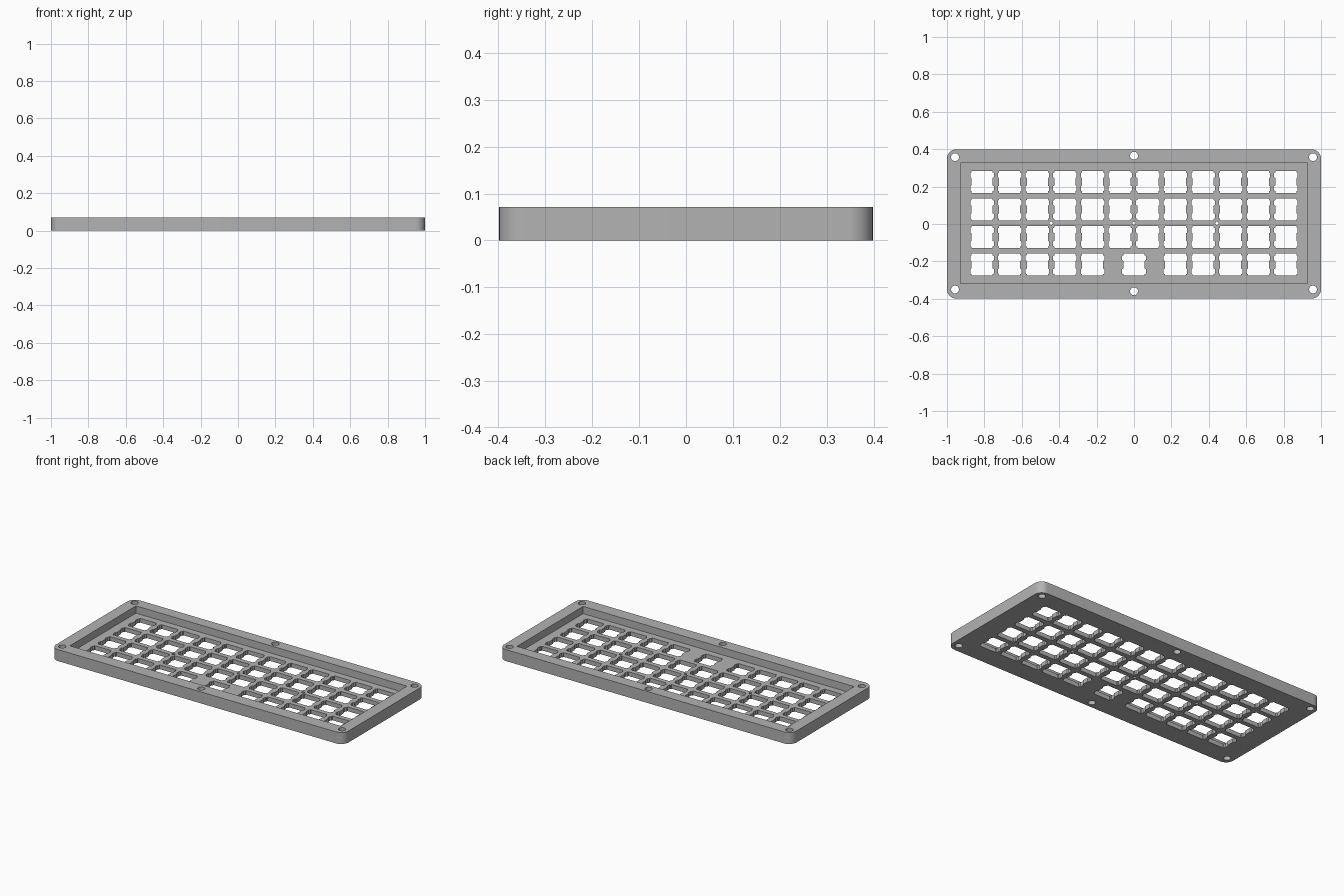
import bpy
import bmesh
from math import cos, sin, pi

LENGTH, DEPTH, HEIGHT = 2.0, 0.797, 0.071
PLATE = 0.026          # thickness of the key plate
PITCH = 0.1477         # key spacing
MID_Y = 0.004          # key field centre

cube = bpy.data.objects.get("Cube")
if cube:
    bpy.data.objects.remove(cube, do_unlink=True)

grey = bpy.data.materials.new("grey plastic")
grey.use_nodes = True
colour = (0.45, 0.45, 0.45, 1)
grey.diffuse_color = colour
grey.node_tree.nodes["Principled BSDF"].inputs["Base Color"].default_value = colour


def circle(cx, cy, r, n=32):
    return [(cx + r * cos(2 * pi * i / n), cy + r * sin(2 * pi * i / n)) for i in range(n)]


def rectangle(cx, cy, w, d):
    return [(cx + sx * w / 2, cy + sy * d / 2) for sx, sy in ((-1, -1), (1, -1), (1, 1), (-1, 1))]


def rounded_rectangle(w, d, r, n=12):
    pts = []
    for q, (sx, sy) in enumerate(((1, 1), (-1, 1), (-1, -1), (1, -1))):
        for i in range(n + 1):
            a = (q + i / n) * pi / 2
            pts.append((sx * (w / 2 - r) + r * cos(a), sy * (d / 2 - r) + r * sin(a)))
    return pts


def switch_cutout(cx, cy):
    # square opening with two clip notches on each side
    inner, outer, half = 0.056, 0.063, 0.059
    right = [(inner, -half), (inner, -0.051), (outer, -0.047), (outer, -0.024), (inner, -0.020)]
    right += [(x, -y) for x, y in reversed(right)]
    outline = right + [(-x, -y) for x, y in right]
    return [(cx + x, cy + y) for x, y in outline]


def prisms(name, outlines, z0, z1):
    bm = bmesh.new()
    for pts in outlines:
        low = [bm.verts.new((x, y, z0)) for x, y in pts]
        high = [bm.verts.new((x, y, z1)) for x, y in pts]
        bm.faces.new(low[::-1])
        bm.faces.new(high)
        for i in range(len(pts)):
            j = (i + 1) % len(pts)
            bm.faces.new((low[i], low[j], high[j], high[i]))
    mesh = bpy.data.meshes.new(name)
    bm.to_mesh(mesh)
    bm.free()
    mesh.materials.append(grey)
    obj = bpy.data.objects.new(name, mesh)
    bpy.context.collection.objects.link(obj)
    return obj


# Case body with rounded corners
case = prisms("keyboard_case", [rounded_rectangle(LENGTH, DEPTH, 0.05)], 0, HEIGHT)

# Recess above the key plate
recess = prisms("recess_cutter", [rectangle(0, MID_Y, 1.854, 0.646)], PLATE, HEIGHT + 0.1)

# Key openings: four rows of twelve, with one wide key in the front row
holes = []
for row in range(4):
    y = MID_Y + (row - 1.5) * PITCH
    columns = [c - 5.5 for c in range(12)]
    if row == 0:
        columns = [c for c in columns if abs(c) > 1] + [0]
    holes += [switch_cutout(c * PITCH, y) for c in columns]

# Screw holes in the rim, and small ones in the plate
for x, back, front in ((-0.957, 0.357, -0.35), (0, 0.365, -0.36), (0.957, 0.357, -0.35)):
    holes += [circle(x, back, 0.021), circle(x, front, 0.021)]
holes += [circle(x * PITCH, MID_Y, 0.009, 16) for x in (-3, 0, 3)]
openings = prisms("opening_cutter", holes, -0.1, HEIGHT + 0.1)

# Cut, then drop the cutters
bpy.context.view_layer.objects.active = case
case.select_set(True)
for cutter in (recess, openings):
    cutter.hide_render = True
    mod = case.modifiers.new(cutter.name, 'BOOLEAN')
    mod.operation = 'DIFFERENCE'
    mod.solver = 'EXACT'
    mod.object = cutter
    bpy.ops.object.modifier_apply(modifier=mod.name)
    bpy.data.objects.remove(cutter, do_unlink=True)

bpy.ops.object.select_all(action='DESELECT')
case.select_set(True)
bpy.ops.object.shade_smooth_by_angle(angle=pi / 6)
